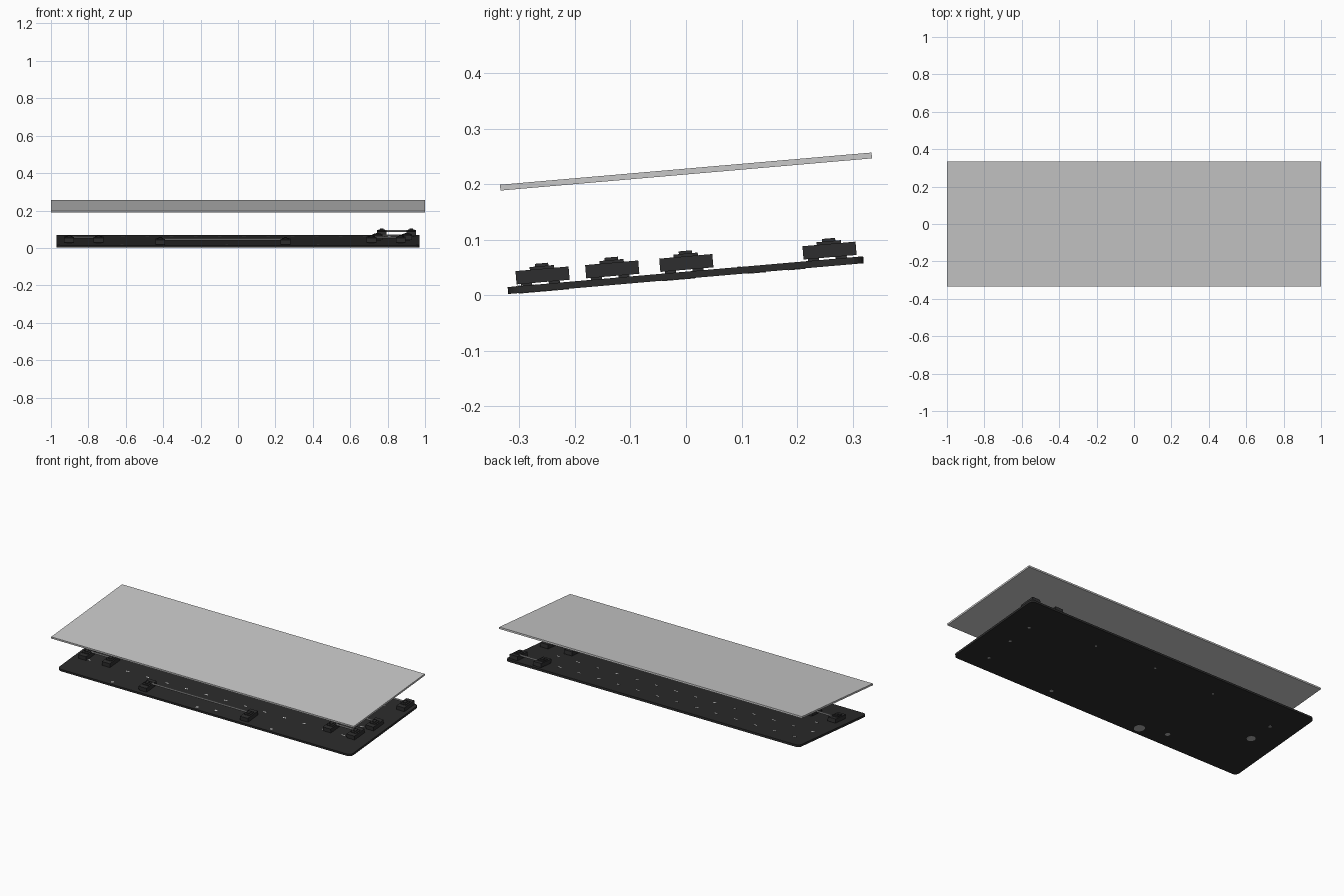
import bpy, bmesh, math
from mathutils import Matrix, Vector

if "Cube" in bpy.data.objects:
    bpy.data.objects.remove(bpy.data.objects["Cube"])

TILT = Matrix.Rotation(math.radians(4.95), 4, 'X')
BOARD = Matrix.Translation((0, 0, 0.0296)) @ TILT   # origin = underside of board
T = 0.0125                                          # board thickness
U = 1.94 / 15                                       # one key unit


def mat(name, v):
    m = bpy.data.materials.new(name)
    m.diffuse_color = (v[0], v[1], v[2], 1)
    m.use_nodes = True
    m.node_tree.nodes["Principled BSDF"].inputs["Base Color"].default_value = m.diffuse_color
    return m


GREY = mat("light grey plate", (0.58, 0.58, 0.58))
BLACK = mat("board black", (0.024, 0.024, 0.024))
DARK = mat("stabilizer black", (0.027, 0.027, 0.028))
STEEL = mat("wire steel", (0.42, 0.42, 0.42))
WHITE = mat("white print", (0.75, 0.75, 0.75))


def finish(bm, name, material, frame):
    bmesh.ops.transform(bm, matrix=frame, verts=bm.verts)
    bmesh.ops.recalc_face_normals(bm, faces=bm.faces)
    me = bpy.data.meshes.new(name)
    bm.to_mesh(me)
    bm.free()
    me.materials.append(material)
    ob = bpy.data.objects.new(name, me)
    bpy.context.collection.objects.link(ob)
    return ob


def box(bm, c, s):
    bmesh.ops.create_cube(bm, size=1, matrix=Matrix.Translation(c) @ Matrix.Diagonal((*s, 1)))


def rod(bm, a, b, r, n=10):
    a, b = Vector(a), Vector(b)
    d = b - a
    m = Matrix.Translation((a + b) / 2) @ d.to_track_quat('Z', 'Y').to_matrix().to_4x4()
    bmesh.ops.create_cone(bm, cap_ends=True, segments=n, radius1=r, radius2=r,
                          depth=d.length, matrix=m)


# floating top plate
bm = bmesh.new()
box(bm, (0, 0, 0), (2, 0.672, 0.0105))
finish(bm, "top_plate", GREY, Matrix.Translation((0, 0, 0.2225)) @ TILT)

# circuit board with rounded corners
bm = bmesh.new()
box(bm, (0, 0, T / 2), (1.94, 0.643, T))
corners = [e for e in bm.edges if abs(e.verts[0].co.z - e.verts[1].co.z) > T / 2]
bmesh.ops.bevel(bm, geom=corners, offset=0.025, segments=5, profile=0.5, affect='EDGES')
finish(bm, "circuit_board", BLACK, BOARD)


# one stabilizer: two stepped housings joined by a bent wire
def stabilizer(name, cx, cy, sep):
    h = bmesh.new()
    w = bmesh.new()
    z = T + 0.0035
    for s in (-1, 1):
        x = cx + s * sep / 2
        box(h, (x, cy, z + 0.012), (0.052, 0.096, 0.024))
        box(h, (x, cy, z + 0.0265), (0.036, 0.044, 0.005))
        box(h, (x, cy, z + 0.031), (0.018, 0.024, 0.006))
        box(h, (x, cy + 0.02, z - 0.002), (0.03, 0.02, 0.004))
        box(h, (x, cy - 0.03, z - 0.002), (0.03, 0.02, 0.004))
        # wire arm clipped into the housing
        rod(w, (x, cy + 0.015, z + 0.021), (x, cy - 0.025, z + 0.015), 0.005)
    rod(w, (cx - sep / 2, cy + 0.015, z + 0.021),
        (cx + sep / 2, cy + 0.015, z + 0.021), 0.005)
    finish(h, name + "_housings", DARK, BOARD)
    finish(w, name + "_wire", STEEL, BOARD)


def key_x(u):
    return -0.97 + u * U


stabilizer("wide_bar", key_x(6.875), -0.257, 0.67)
stabilizer("left_shift", key_x(1.125), -0.131, 0.157)
stabilizer("right_shift", key_x(13.625), -0.131, 0.157)
stabilizer("enter", key_x(13.875), 0.003, 0.157)
stabilizer("backspace", key_x(14.05), 0.262, 0.157)

# mounting eyelets passing through the board
bm = bmesh.new()
for x, y, r in [(0.82, 0.12, 0.008), (0.82, -0.035, 0.008), (0.81, -0.22, 0.008),
                (0.34, -0.27, 0.011), (0.42, 0.19, 0.006), (0.03, 0.21, 0.006),
                (-0.375, 0.2, 0.006), (-0.82, 0.136, 0.009), (-0.424, -0.231, 0.014),
                (-0.81, -0.008, 0.024), (-0.265, -0.273, 0.03)]:
    rod(bm, (x, y, -0.001), (x, y, T / 2), r, 12)
finish(bm, "board_eyelets", STEEL, BOARD)

# small printed marks on the upper side
bm = bmesh.new()
for x, y in [(-0.06, -0.3), (0.43, -0.3), (0.05, -0.28), (-0.62, -0.3)]:
    box(bm, (x, y, T), (0.014, 0.012, 0.002))
for row in range(1, 5):
    for i in range(14):
        box(bm, (key_x(i + 0.5 + 0.25 * (row % 3)), -0.29 + row * 0.129, T),
            (0.02, 0.007, 0.0015))
finish(bm, "printed_marks", WHITE, BOARD)
